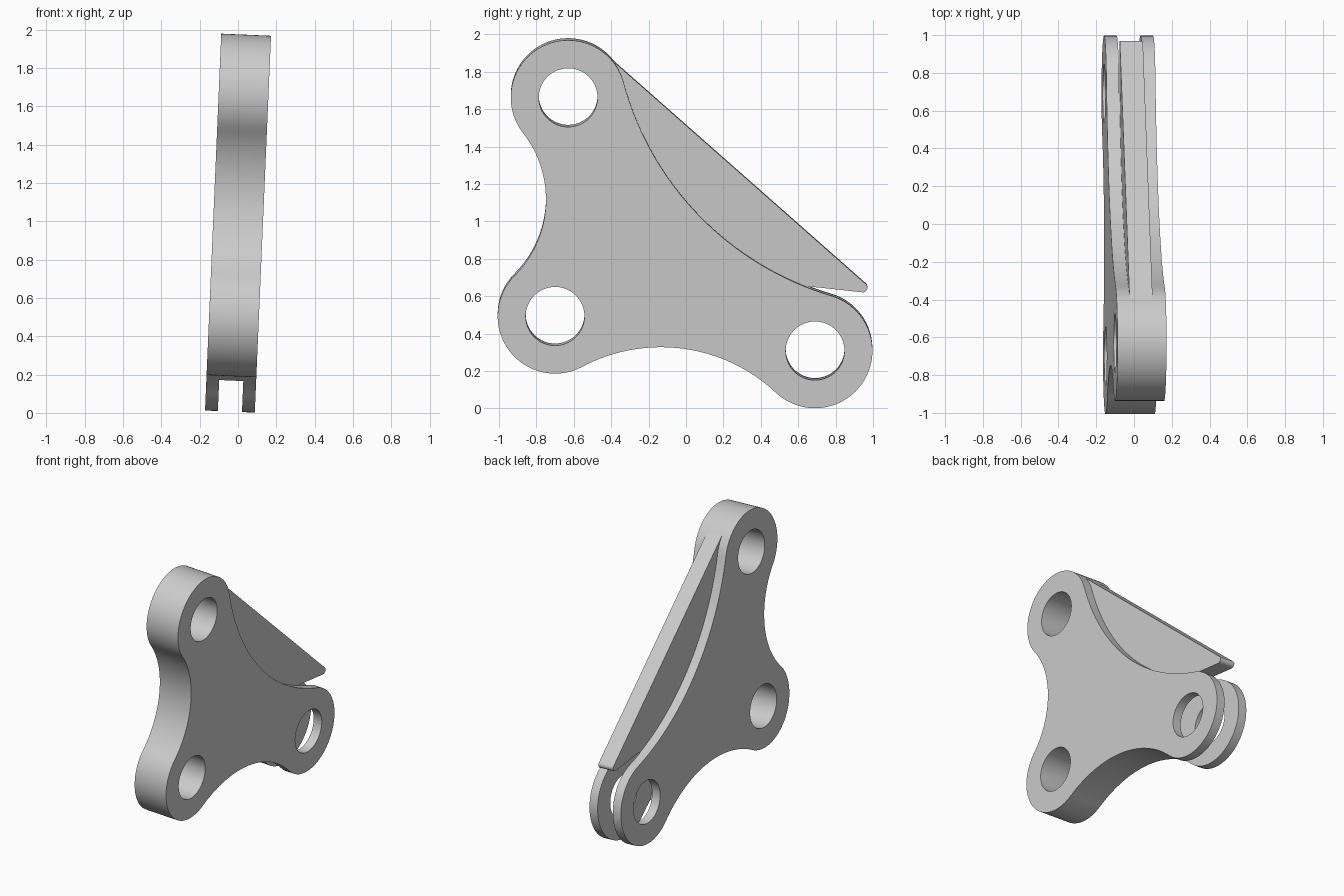
import bpy, bmesh, math
from mathutils import Matrix, Vector

old = bpy.data.objects.get("Cube")
if old:
    bpy.data.objects.remove(old, do_unlink=True)

grey = bpy.data.materials.new("plain grey")
grey.use_nodes = True
colour = (0.6, 0.6, 0.6, 1)
grey.diffuse_color = colour
grey.node_tree.nodes["Principled BSDF"].inputs["Base Color"].default_value = colour

HALF = 0.13          # half thickness of the link
SLOT = 0.063         # half thickness of the fork slot and the fin
LOBE = 0.307         # lobe radius
HOLE = 0.157         # pivot hole radius
TOP, REAR, FORK = Vector((-0.63, 1.665)), Vector((-0.70, 0.495)), Vector((0.69, 0.31))
TILT = (Matrix.Translation((0, 0, 0.988)) @ Matrix.Rotation(0.043, 4, 'Y')
        @ Matrix.Translation((0, 0, -0.985)))


def arc(c, r, a0, a1, n):
    return [c + r * Vector((math.cos(a), math.sin(a)))
            for a in (a0 + (a1 - a0) * i / n for i in range(n + 1))]


def angle(v):
    return math.atan2(v.y, v.x)


def slab(name, outline, half):
    """Extrude a (y, z) outline along x and lean it with the model."""
    bm = bmesh.new()
    face = bm.faces.new([bm.verts.new((-half, p.x, p.y)) for p in outline])
    out = bmesh.ops.extrude_face_region(bm, geom=[face])
    verts = [v for v in out["geom"] if isinstance(v, bmesh.types.BMVert)]
    bmesh.ops.translate(bm, verts=verts, vec=(2 * half, 0, 0))
    bmesh.ops.recalc_face_normals(bm, faces=bm.faces)
    bm.transform(TILT)
    me = bpy.data.meshes.new(name)
    bm.to_mesh(me)
    bm.free()
    me.materials.append(grey)
    ob = bpy.data.objects.new(name, me)
    bpy.context.collection.objects.link(ob)
    return ob


def disc(name, c, r, half):
    return slab(name, arc(c, r, 0, math.tau, 64)[:-1], half)


def cut(ob, cutter):
    """Subtract a helper solid, bake the result and drop the helper."""
    cutter.hide_render = True
    mod = ob.modifiers.new("cut", 'BOOLEAN')
    mod.operation, mod.solver, mod.object = 'DIFFERENCE', 'EXACT', cutter
    bpy.context.view_layer.update()
    me = bpy.data.meshes.new_from_object(
        ob.evaluated_get(bpy.context.evaluated_depsgraph_get()))
    ob.modifiers.clear()
    ob.data = me
    bpy.data.objects.remove(cutter, do_unlink=True)


def smooth(ob):
    ob.data.shade_smooth()
    ob.data.set_sharp_from_angle(angle=math.radians(30))


# Three-lobed outline: round lobes joined by tangent concave sides
lobes = [TOP, REAR, FORK]
radii = [0.577, 0.897, 1.628]
centres = []
for i, r in enumerate(radii):
    a, b = lobes[i], lobes[(i + 1) % 3]
    d = b - a
    h = math.sqrt((r + LOBE) ** 2 - (d.length / 2) ** 2)
    centres.append((a + b) / 2 + Vector((d.y, -d.x)).normalized() * h)


def side(i, extra=0.0):
    c, a, b = centres[i], lobes[i], lobes[(i + 1) % 3]
    a0, a1 = angle(a - c), angle(b - c)
    while a1 > a0:
        a1 -= math.tau
    return arc(c, radii[i] + extra, a0, a1, 32)


outline = []
for i, p in enumerate(lobes):
    a0, a1 = angle(centres[i - 1] - p), angle(centres[i] - p)
    while a1 < a0:
        a1 += math.tau
    outline += arc(p, LOBE, a0, a1, 40) + side(i)[1:-1]

# Link body with pivot holes and the round-bottomed fork slot
body = slab("link_body", outline, HALF)
for p in lobes:
    cut(body, disc("hole_cutter", p, HOLE, 0.4))
cut(body, disc("slot_cutter", FORK, 0.34, SLOT))
smooth(body)

# Thin fin filling the long concave side, ending in a rounded tip
start = angle(centres[2] - TOP)
lean = math.radians(48.5)
fin_outline = [p for p in side(2, 0.008) if p.x < 0.65]
fin_outline += arc(TOP, LOBE - 0.004, start, lean, 8)[1:]
fin_outline += arc(Vector((0.945, 0.645)), 0.025, lean, math.radians(-97), 10)
fin_outline.append(Vector((0.67, 0.65)))
smooth(slab("fin", fin_outline, SLOT - 0.002))
